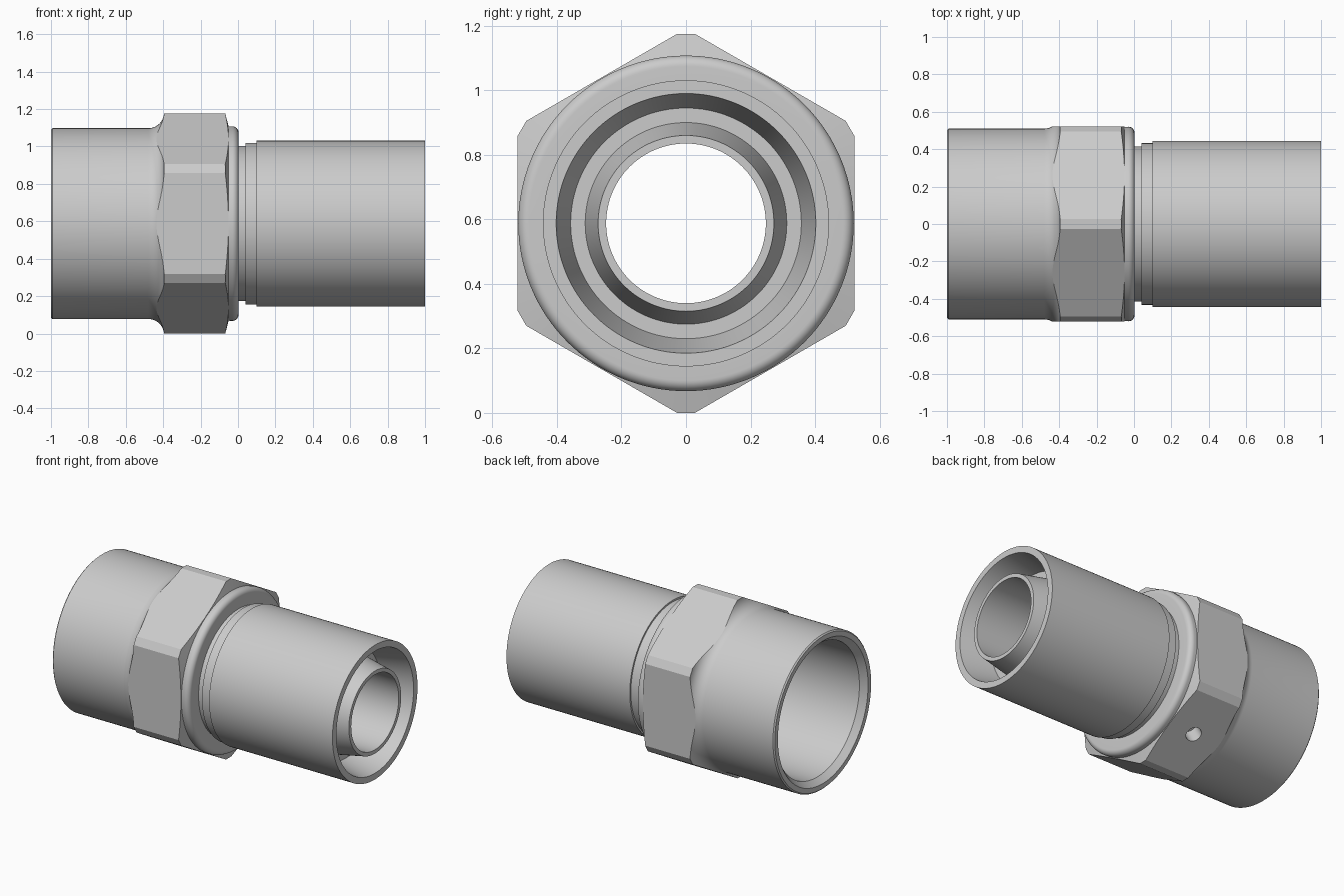
import bpy, bmesh, math
from mathutils import Matrix, Vector

if "Cube" in bpy.data.objects:
    bpy.data.objects.remove(bpy.data.objects["Cube"])

CZ = 0.5875          # height of the fitting axis
FLAT = 0.5225        # hex centre to flat
CORNER = 0.5875      # hex centre to trimmed corner
SEGS = 128


def make_object(name, bm):
    bmesh.ops.recalc_face_normals(bm, faces=bm.faces)
    mesh = bpy.data.meshes.new(name)
    bm.to_mesh(mesh)
    bm.free()
    ob = bpy.data.objects.new(name, mesh)
    bpy.context.collection.objects.link(ob)
    return ob


def lathe(name, profile):
    """Revolve a closed (x, radius) outline around the fitting axis."""
    bm = bmesh.new()
    rings = []
    for i in range(SEGS):
        a = 2 * math.pi * i / SEGS
        rings.append([bm.verts.new((x, r * math.cos(a), CZ + r * math.sin(a)))
                      for x, r in profile])
    n = len(profile)
    for i in range(SEGS):
        p, q = rings[i], rings[(i + 1) % SEGS]
        for j in range(n):
            k = (j + 1) % n
            bm.faces.new((p[j], p[k], q[k], q[j]))
    return make_object(name, bm)


def arc(cx, cr, rad, a0, a1, steps):
    return [(cx + rad * math.cos(math.radians(a0 + (a1 - a0) * i / steps)),
             cr + rad * math.sin(math.radians(a0 + (a1 - a0) * i / steps)))
            for i in range(steps + 1)]


def boolean(ob, cutter, op):
    cutter.hide_render = True
    mod = ob.modifiers.new(op, 'BOOLEAN')
    mod.operation, mod.object, mod.solver = op, cutter, 'EXACT'
    bpy.context.view_layer.objects.active = ob
    bpy.ops.object.modifier_apply(modifier=mod.name)
    bpy.data.objects.remove(cutter, do_unlink=True)


# Outside: socket, flare into the hex, chamfer, bead, neck and tube
profile = [(-1, 0.502), (-0.992, 0.51)]
profile += arc(-0.48, 0.595, 0.085, -90, 0, 12)
profile += [(-0.07, 0.595), (-0.05, 0.519)]
profile += arc(-0.03, 0.487, 0.033, 90, 0, 8)
profile += [(0.003, 0.415), (0.04, 0.415), (0.04, 0.432),
            (0.1, 0.432), (0.1, 0.4435), (1, 0.4435)]
# Inside: conical groove round the nozzle, through bore, socket bore
profile += [(1, 0.4025), (0.79, 0.3575), (0.79, 0.3125), (1, 0.2725),
            (1, 0.2475), (-0.28, 0.2475), (-0.34, 0.43),
            (-0.96, 0.437), (-1, 0.47)]
body = lathe("hex_fitting", profile)

# Hexagonal bar with trimmed corners, trims the revolved body
bm = bmesh.new()
w = (FLAT / math.cos(math.pi / 6) - CORNER) * math.tan(math.pi / 3)
ring = []
for k in range(6):
    a = math.radians(30 + 60 * k)
    n = Vector((0, math.cos(a), math.sin(a)))
    t = Vector((0, -math.sin(a), math.cos(a)))
    ring += [bm.verts.new(n * CORNER + t * s * w + Vector((-1.2, 0, CZ)))
             for s in (-1, 1)]
end = bm.faces.new(ring)
ext = bmesh.ops.extrude_face_region(bm, geom=[end], use_keep_orig=True)
bmesh.ops.translate(bm, vec=(2.4, 0, 0),
                    verts=[v for v in ext["geom"] if isinstance(v, bmesh.types.BMVert)])
boolean(body, make_object("hex_bar", bm), 'INTERSECT')

# Small vent hole in the lower rear flat
bm = bmesh.new()
a = math.radians(-60)
d = Vector((0, math.cos(a), math.sin(a)))
mat = (Matrix.Translation(d * FLAT + Vector((-0.24, 0, CZ)))
       @ d.to_track_quat('Z', 'Y').to_matrix().to_4x4())
bmesh.ops.create_cone(bm, cap_ends=True, segments=32, radius1=0.048,
                      radius2=0.048, depth=0.2, matrix=mat)
boolean(body, make_object("vent_hole", bm), 'DIFFERENCE')

# Smooth round surfaces, keep hex and rim edges sharp
bpy.ops.object.select_all(action='DESELECT')
body.select_set(True)
bpy.context.view_layer.objects.active = body
bpy.ops.object.shade_smooth_by_angle(angle=math.radians(20))
